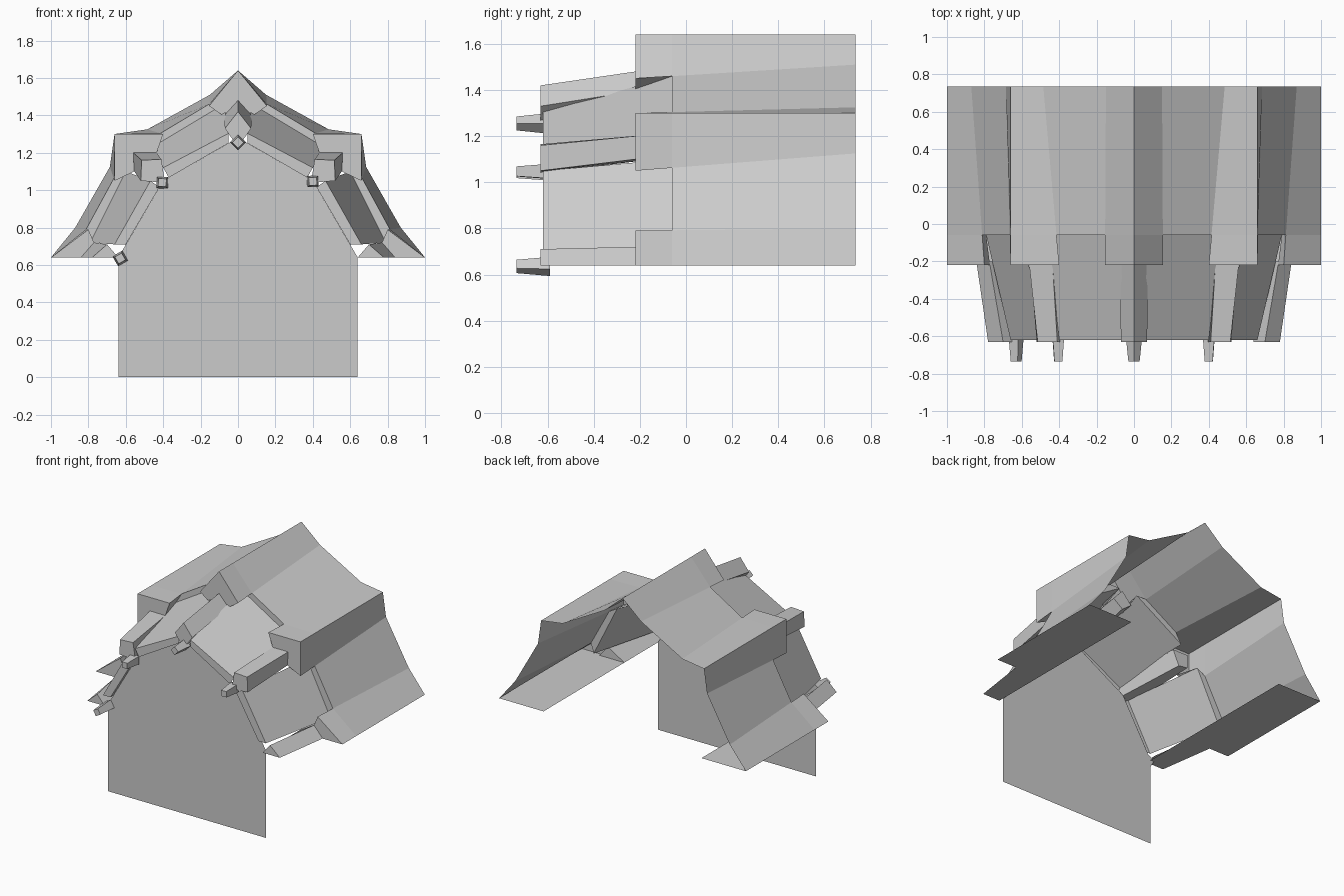
import bpy, bmesh
from math import radians, cos, sin

if "Cube" in bpy.data.objects:
    bpy.data.objects.remove(bpy.data.objects["Cube"])

# Half cross-sections (x, z): ridge, ridge lower edge, hip upper edge, hip corner,
# hip lower edge, eave upper edge, eave tip, eave inner edge
BIG_FRONT = [(0, 1.64), (.155, 1.45), (.40, 1.30), (.66, 1.30), (.66, 1.05), (.80, .79), (1, .64), (.64, .64)]
BIG_BACK = [(0, 1.64), (.15, 1.51), (.485, 1.325), (.66, 1.30), (.685, 1.125), (.87, .80), (1, .64), (.64, .64)]
# Same for the front caps, plus the inner keels of the ridge (8) and hip (9) caps
SMALL_FRONT = [(0, 1.42), (.07, 1.33), (.41, 1.165), (.515, 1.16), (.52, 1.05), (.70, .71), (.78, .64), (.64, .64),
               (0, 1.23), (.39, 1.04)]
SMALL_MID = [(0, 1.48), (.075, 1.395), (.435, 1.20), (.56, 1.20), (.555, 1.10), (.77, .72), (.84, .64), (.64, .64),
             (0, 1.33), (.47, 1.09)]
# Front panels, set below the caps: (x, z) at front and back, keyed by section index
PANEL_FRONT = {1: (.05, 1.304), 2: (.40, 1.12), 4: (.468, 1.05), 5: (.66, .71)}
PANEL_BACK = {1: (.075, 1.46), 2: (.46, 1.229), 4: (.60, 1.10), 5: (.79, .72)}
WALL = {1: (.05, 1.252), 2: (.37, 1.067), 4: (.42, 1.016), 5: (.60, .71)}
PANELS = (1, 4)
Y_FRONT, Y_SLAB, Y_WALL, Y_CAP, Y_PANEL, Y_BACK = -.63, -.62, -.59, -.22, -.06, .735


def at(a, b, ya, yb, i, y):
    t = (y - ya) / (yb - ya)
    return (a[i][0] + (b[i][0] - a[i][0]) * t, y, a[i][1] + (b[i][1] - a[i][1]) * t)


def big(i, y):
    return at(BIG_FRONT, BIG_BACK, Y_CAP, Y_BACK, i, y)


def small(i, y):
    return at(SMALL_FRONT, SMALL_MID, Y_FRONT, Y_CAP, i, y)


def pt(table, i, y):
    return (table[i][0], y, table[i][1])


def make(name, faces, mirror=True):
    bm = bmesh.new()
    for f in faces:
        bm.faces.new([bm.verts.new(p) for p in f])
    bmesh.ops.remove_doubles(bm, verts=bm.verts, dist=.0005)
    bmesh.ops.recalc_face_normals(bm, faces=bm.faces)
    me = bpy.data.meshes.new(name)
    bm.to_mesh(me)
    bm.free()
    ob = bpy.data.objects.new(name, me)
    bpy.context.collection.objects.link(ob)
    if mirror:
        ob.modifiers.new("mirror", 'MIRROR').use_clip = True
    return ob


def strip(fn, i, ya, yb, j=None):
    j = i + 1 if j is None else j
    return [fn(i, ya), fn(j, ya), fn(j, yb), fn(i, yb)]


# Large rear roof: caps reach further forward than the panels
faces = [strip(big, i, Y_PANEL, Y_BACK) for i in range(7)]
faces += [strip(big, i, Y_CAP, Y_PANEL) for i in range(7) if i not in PANELS]
# Step faces closing the rear roof down onto the front roof
for i in range(6):
    if i in PANELS:
        faces.append([big(i, Y_PANEL), big(i + 1, Y_PANEL),
                      pt(PANEL_BACK, i + 1, Y_PANEL), pt(PANEL_BACK, i, Y_PANEL)])
    else:
        faces.append([big(i, Y_CAP), big(i + 1, Y_CAP), small(i + 1, Y_CAP), small(i, Y_CAP)])
for i in PANEL_BACK:
    faces.append([big(i, Y_CAP), big(i, Y_PANEL), pt(PANEL_BACK, i, Y_PANEL), small(i, Y_CAP)])
make("rear_roof", faces)

# Front panels with a front edge that folds back to the wall
faces = []
for i in PANELS:
    j = i + 1
    rows = [(PANEL_BACK, Y_PANEL), (PANEL_FRONT, Y_SLAB), (WALL, Y_SLAB), (WALL, Y_WALL)]
    for (ta, ya), (tb, yb) in zip(rows, rows[1:]):
        faces.append([pt(ta, i, ya), pt(ta, j, ya), pt(tb, j, yb), pt(tb, i, yb)])
make("front_panels", faces)


# Front caps: solid tapered bars following each ridge line
def cap(name, loop, y_end, closed=True):
    pairs = list(zip(loop, loop[1:] + loop[:1]))
    sides = [strip(small, a, Y_FRONT, y_end, b) for a, b in (pairs if closed else pairs[:-1])]
    make(name, sides + [[small(i, y) for i in loop] for y in (Y_FRONT, y_end)])


cap("ridge_caps", [0, 1, 8], -.12, closed=False)
cap("hip_caps", [2, 3, 4, 9], -.12)
cap("eave_caps", [5, 6, 7], -.2)

# Front wall
half = [(0, 1.28), (.40, 1.05), (.64, .64), (.64, 0)]
outline = half + [(-x, z) for x, z in reversed(half[1:])]
make("front_wall", [[(x, Y_WALL, z) for x, z in outline]], mirror=False)


# Tapered beam ends
def beam(name, x, z, turn, y_in):
    def ring(r, y):
        return [(x + r * cos(radians(turn + 90 * k)), y, z + r * sin(radians(turn + 90 * k))) for k in range(4)]
    a, b = ring(.03, -.735), ring(.043, y_in)
    sides = [[a[k], a[(k + 1) % 4], b[(k + 1) % 4], b[k]] for k in range(4)]
    make(name, [a, b] + sides, mirror=False)


beam("ridge_beam", 0, 1.255, 0, -.61)
beam("hip_beam_right", .40, 1.047, 47, -.61)
beam("hip_beam_left", -.405, 1.04, 43, -.61)
beam("eave_beam_left", -.63, .635, 75, -.59)
